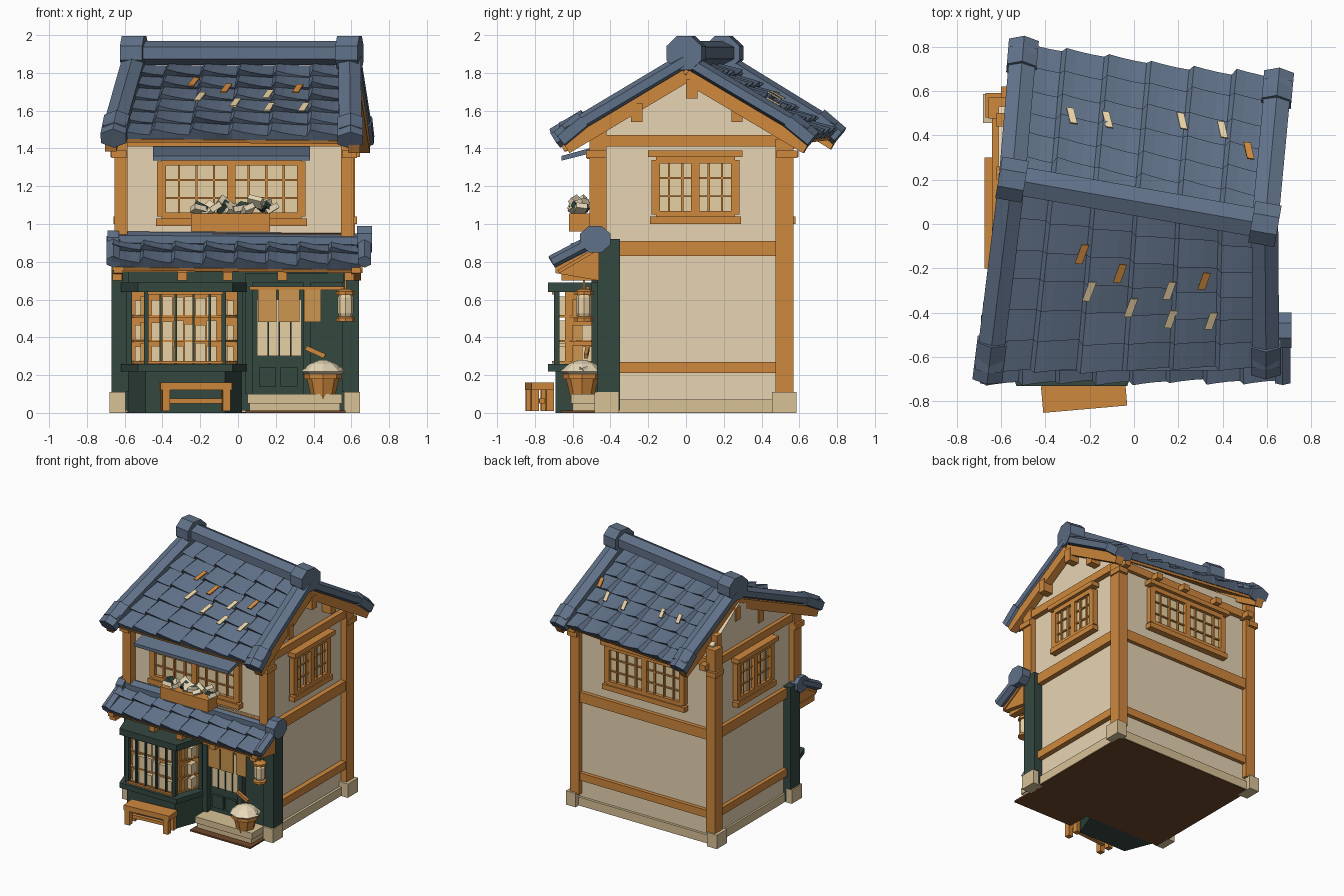
import bpy, bmesh, math, random
from mathutils import Vector, Matrix, Euler

random.seed(4)
if "Cube" in bpy.data.objects:
    bpy.data.objects.remove(bpy.data.objects["Cube"])


def material(name, code):
    srgb = [int(code[i:i + 2], 16) / 255 for i in (0, 2, 4)]
    colour = [((c + .055) / 1.055) ** 2.4 for c in srgb] + [1]
    mat = bpy.data.materials.new(name)
    mat.use_nodes = True
    mat.diffuse_color = colour
    node = next(n for n in mat.node_tree.nodes if n.type == 'BSDF_PRINCIPLED')
    node.inputs["Base Color"].default_value = colour
    return mat


SLATE = material("slate blue", "607188")
WOOD = material("warm timber", "CF883D")
CLOTH = material("ochre cloth", "CC964E")
PLASTER = material("cream plaster", "EAD7B6")
PAPER = material("lit paper", "EAD3A6")
GREEN = material("dark green paint", "344840")
STONE = material("tan stone", "D9C297")
DARK = material("dark brown", "70482A")
PETAL = material("pale petals", "EEDFBE")


def finish(name, mat, bm):
    bmesh.ops.recalc_face_normals(bm, faces=bm.faces)
    mesh = bpy.data.meshes.new(name)
    bm.to_mesh(mesh)
    bm.free()
    mesh.materials.append(mat)
    obj = bpy.data.objects.new(name, mesh)
    bpy.context.collection.objects.link(obj)


def boxes(name, mat, ranges, loc=(0, 0, 0), turn=0):
    """One object made of boxes, each given as x, y and z ranges."""
    bm = bmesh.new()
    place = Matrix.Translation(loc) @ Matrix.Rotation(math.radians(turn), 4, 'Z')
    for a, b, c, d, e, f in ranges:
        size = Matrix.Diagonal((b - a, d - c, f - e, 1))
        centre = Matrix.Translation(((a + b) / 2, (c + d) / 2, (e + f) / 2))
        bmesh.ops.create_cube(bm, size=1, matrix=place @ centre @ size)
    finish(name, mat, bm)


def skin(name, mat, rings):
    """Closed skin over a row of equal rings, capped at both ends."""
    bm = bmesh.new()
    loops = [[bm.verts.new(p) for p in ring] for ring in rings]
    count = len(loops[0])
    for one, two in zip(loops, loops[1:]):
        for i in range(count):
            j = (i + 1) % count
            bm.faces.new((one[i], one[j], two[j], two[i]))
    bm.faces.new(loops[0])
    bm.faces.new(loops[-1])
    finish(name, mat, bm)


def prism(name, mat, plan, low, high):
    skin(name, mat, [[(x, y, z) for x, y in plan] for z in (low, high)])


def beam(name, mat, start, end, width, height, sides=4):
    p, q = Vector(start), Vector(end)
    along = (q - p).normalized()
    side = along.cross(Vector((0, 0, 1))).normalized()
    up = side.cross(along)
    grow = .5 / math.cos(math.pi / sides)
    turns = [math.tau * (i + .5) / sides for i in range(sides)]
    ring = [side * width * grow * math.cos(t) + up * height * grow * math.sin(t) for t in turns]
    skin(name, mat, [[c + r for r in ring] for c in (p, q)])


def lathe(name, mat, loc, profile, sides=8):
    turns = [math.tau * i / sides for i in range(sides)]
    skin(name, mat, [[(loc[0] + r * math.cos(t), loc[1] + r * math.sin(t), z)
                      for t in turns] for r, z in profile])


def tiled_slope(name, tl, tr, bl, br, rows, cols, slips=()):
    """Overlapping pan tiles over a four-cornered slope, with a few pale or bare slips."""
    tl, tr, bl, br = map(Vector, (tl, tr, bl, br))
    normal = (tr - tl).cross(bl - tl).normalized()
    normal *= 1 if normal.z > 0 else -1
    droop = [[random.uniform(-.006, .008) for _ in range(cols)] for _ in range(rows)]
    rings = []
    for col in range(cols):
        for t, lift in ((0, .034), (.25, .02), (.6, .006), (.9, 0)):
            u = (col + t) / cols
            top, low = tl.lerp(tr, u), bl.lerp(br, u)
            ring = [top - normal * .02]
            for r in range(rows):
                d = droop[r][col]
                ring.append(top.lerp(low, r / rows) + normal * (lift * .4 - .002))
                ring.append(top.lerp(low, (r + 1.05) / rows + d) + normal * (lift + .01 + d))
            ring.append(low - normal * .02)
            rings.append(ring)
    skin(name, SLATE, rings)
    # boarding under the tiles
    skin(name + "_boards", WOOD, [[c - normal * k for c in (tl, tr, br, bl)] for k in (.022, .04)])
    for u, v, mat in slips:
        corners = [tl.lerp(tr, u + a * .014 - b * .01).lerp(bl.lerp(br, u + a * .014 - b * .01), v + b * .055)
                   for a, b in ((-1, -1), (1, -1), (1, 1), (-1, 1))]
        skin(name + "_slip", mat, [[c + normal * k for c in corners] for k in (.035, .043)])


def petals(name, mat, centres, size):
    """Scattered stubby leaves, each a tilted flat block."""
    bm = bmesh.new()
    for c in centres:
        spin = Euler([random.uniform(-.9, .9) for _ in range(3)]).to_matrix().to_4x4()
        shape = Matrix.Diagonal((random.uniform(.8, 1.3), .8, .4, 1))
        bmesh.ops.create_cube(bm, size=size, matrix=Matrix.Translation(c) @ spin @ shape)
    finish(name, mat, bm)


def window(name, loc, turn, w, low, high, cols, rows):
    """Twin lattice window; outward is local -y."""
    h, f = w / 2, .045
    frame = [(s * h - f / 2, s * h + f / 2, -.04, 0, low, high) for s in (-1, 0, 1)]
    frame += [(-h, h, -.04, 0, z - .02, z + .02) for z in (low, high)]
    frame += [(-h - .03, h + .03, -.05, 0, low - .05, low - .01),
              (-h - .04, h + .04, -.065, 0, high + .015, high + .05)]
    boxes(name + "_frame", WOOD, frame, loc, turn)
    boxes(name + "_panes", PAPER, [(-h, h, -.014, 0, low, high)], loc, turn)
    xs = [s * h / 2 + (i / cols - .5) * h for s in (-1, 1) for i in range(1, cols)]
    zs = [low + (high - low) * i / rows for i in range(1, rows)]
    bars = [(x - .006, x + .006, -.03, -.01, low, high) for x in xs]
    bars += [(-h, h, -.026, -.01, z - .005, z + .005) for z in zs]
    boxes(name + "_lattice", WOOD, bars, loc, turn)


# Plaster body with gables under a skewed ridge
ends = [(-.61, .2, 1.57), (.57, 0, 1.5)]
skin("plaster_body", PLASTER, [[(x, -.45, .03), (x, -.45, 1.52), (x, ridge, 1.79), (x, .53, back), (x, .53, .03)]
                               for x, ridge, back in ends])
boxes("floor_slab", DARK, [(-.62, .585, -.48, .545, 0, .004), (.04, .57, -.66, -.4, 0, .012)])
boxes("stone_base", STONE, [(-.625, .59, -.36, .55, .003, .07)])
boxes("corner_stones", STONE, [(x, x + .085, y, y + .13, 0, .11) for x in (-.68, .56) for y in (-.485, .455)])

# Timber frame
boxes("back_posts", WOOD, [(-.655, -.575, .475, .57, .1, 1.56), (.54, .62, .475, .57, .1, 1.45)])
boxes("upper_front_posts", WOOD, [(x, x + .07, -.51, -.42, .93, 1.5) for x in (-.655, .545)])
bands = [(.21, .27), (.83, .91), (1.41, 1.47)]
boxes("side_rails", WOOD, [(x, x + .04, -.42, .5, a, b) for x in (-.64, .57) for a, b in bands])
boxes("back_rails", WOOD, [(-.6, .57, .52, .56, a, b) for a, b in bands])
boxes("front_rails", WOOD, [(-.6, .57, -.49, -.44, a, b) for a, b in ((.92, .95), (1.41, 1.47))])
boxes("post_brackets", WOOD, [(x, x + .08, y, y + .11, 1.35, 1.39) for x in (-.67, .55) for y in (-.53, .48)])
boxes("eave_brackets", WOOD, [(x, x + .05, y, y + .1, z, z + .045) for x in (-.6, -.3, 0, .25, .55)
                              for y, z in ((-.55, 1.445), (.52, 1.4))])

# Windows
window("front_window", (-.035, -.46, 0), 0, .74, 1.04, 1.33, 4, 3)
window("back_window", (-.03, .53, 0), 180, .66, 1.05, 1.34, 4, 3)
window("right_window", (-.61, .05, 0), -90, .42, 1.05, 1.34, 3, 3)
window("left_window", (.58, .05, 0), 90, .42, 1.05, 1.34, 3, 3)
skin("window_awning", SLATE, [[(x, -.66, 1.335), (x, -.66, 1.36), (x, -.46, 1.415), (x, -.46, 1.385)] for x in (-.45, .38)])
boxes("flower_box", WOOD, [(-.25, .17, -.62, -.5, .96, 1.055)])
petals("flowers", PETAL, [(-.2 + .042 * i, random.uniform(-.59, -.55), random.uniform(1.07, 1.12))
                          for i in range(10)], .075)
petals("flower_leaves", GREEN, [(-.19 + .11 * i, -.56, 1.09) for i in range(4)], .07)

# Main roof: three points along each gable edge
left = [Vector(p) for p in ((-.655, -.655, 1.47), (-.55, .2, 1.84), (-.5, .785, 1.48))]
right = [Vector(p) for p in ((.595, -.635, 1.46), (.59, 0, 1.84), (.65, .64, 1.46))]
slips = {"front": [(.3, .33, WOOD), (.34, .54, PAPER), (.45, .42, WOOD), (.5, .62, PAPER),
                   (.64, .5, PAPER), (.65, .68, PAPER), (.77, .42, WOOD), (.8, .68, PAPER)],
         "back": [(.21, .52, PAPER), (.35, .53, PAPER), (.64, .6, PAPER), (.8, .58, PAPER), (.91, .46, WOOD)]}
for k, label in ((0, "front"), (2, "back")):
    tiled_slope(label + "_roof_tiles", left[1], right[1], left[k], right[k], 6, 6, slips[label])
    for side, edge, out in (("right", left, -.02), ("left", right, .02)):
        eave, peak = edge[k], edge[1]
        lift = Vector((0, 0, .028))
        drop = Vector((out, 0, -.055))
        beam(f"{label}_{side}_verge", SLATE, eave + lift, peak + lift, .12, .075, 6)
        beam(f"{label}_{side}_verge_end", SLATE, eave + (eave - peak) * .045, eave.lerp(peak, .15) + lift, .135, .1, 6)
        beam(f"{label}_{side}_bargeboard", WOOD, eave + drop, peak + drop, .06, .07)
rise = Vector((0, 0, .065))
beam("ridge", SLATE, left[1] + rise, right[1] + rise, .13, .11, 6)
axis = (right[1] - left[1]).normalized() * .06
for label, end in (("right", left[1]), ("left", right[1])):
    beam(label + "_ridge_cap", SLATE, end + rise - axis, end + rise + axis, .19, .178, 8)
for x, ridge in ((-.62, .2), (.56, 0)):
    boxes("purlin_ends", WOOD, [(x, x + .09, ridge + y - .03, ridge + y + .03, z, z + .1)
                                for y, z in ((-.26, 1.54), (.03, 1.665), (.27, 1.54))])

# Lower porch roof
tiled_slope("porch_tiles", (-.66, -.46, .92), (.66, -.46, .91), (-.67, -.7, .79), (.66, -.69, .775), 2, 8)
beam("porch_ridge", SLATE, (-.66, -.47, .92), (.66, -.47, .91), .1, .07, 6)
for x, z, wide, tall in ((-.66, .905, .03, .12), (.67, .92, .04, .14)):
    beam("porch_ridge_cap", SLATE, (x - wide, -.48, z), (x + wide, -.48, z), tall + .02, tall, 8)
    beam("porch_verge", SLATE, (x, -.71, .8), (x, -.48, .92), .07, .06, 6)
for x in (-.66, .6):
    skin("porch_cheek", WOOD, [[(s, -.69, .74), (s, -.46, .7), (s, -.46, .88), (s, -.69, .775)] for s in (x, x + .05)])
boxes("porch_beam", WOOD, [(-.66, .62, -.64, -.6, .745, .775)])
boxes("porch_brackets", WOOD, [(x, x + .05, -.66, -.46, .7, .745) for x in (-.665, -.32, -.08, .21, .565)])

# Green shop front
boxes("shop_front", GREEN, [(-.635, .6, -.455, -.35, .012, .92)])
boxes("shop_piers", GREEN, [(x, x + .09, -.47, -.35, .11, .92) for x in (-.67, .55)])
boxes("door_frame", GREEN, [(x, x + .04, -.5, -.45, .1, .74) for x in (.04, .345)] + [(.04, .56, -.5, -.45, .69, .74)])
boxes("door_glass", PAPER, [(.1, .335, -.468, -.45, .3, .6)])
boxes("door_bars", GREEN, [(x, x + .008, -.476, -.46, .3, .6) for x in (.155, .215, .275)])
boxes("door_panels", GREEN, [(x, x + .09, -.475, -.45, .14, .24) for x in (.11, .225)])
boxes("curtain_rod", WOOD, [(.06, .56, -.53, -.51, .65, .67)])
boxes("curtain", CLOTH, [(a, b, -.525, -.515, .48, .655) for a, b in ((.105, .205), (.215, .325), (.35, .44))])
boxes("door_step", STONE, [(.05, .55, -.61, -.45, .05, .1), (.06, .54, -.6, -.45, .01, .05)])


# Bay window with shelves of goods
def bay_plan(grow):
    return [(-.585 - grow, -.45), (-.49 - grow, -.69 - grow), (-.07 + grow, -.69 - grow), (.02 + grow, -.45)]


prism("bay_base", GREEN, bay_plan(0), 0, .22)
prism("bay_sill", GREEN, bay_plan(.04), .22, .26)
prism("bay_head", GREEN, bay_plan(.04), .64, .69)
boxes("bay_back", WOOD, [(-.57, .01, -.47, -.455, .26, .64), (-.49, -.07, -.64, -.46, .26, .64)])
for z in (.262, .375, .505):
    prism("bay_shelf", WOOD, bay_plan(-.015), z, z + .012)
    for i in range(8):
        x = -.515 + .058 * i
        boxes("shelf_goods", CLOTH if i in (0, 7) else PAPER,
              [(x, x + .053, -.67 if 0 < i < 7 else -.6, -.5, z + .01, z + random.uniform(.09, .115))])
    boxes("side_goods", PAPER, [(x, x + .05, -.55, -.48, z + .01, z + .09) for x in (-.545, -.075)])
boxes("bay_mullions", GREEN, [(x - .006, x + .006, -.695, -.675, .26, .64) for x in (-.41, -.33, -.235, -.15)]
      + [(x - .012, x + .012, -.7, -.67, .26, .64) for x in (-.485, -.075)]
      + [(x - .015, x + .015, -.49, -.46, .26, .64) for x in (-.575, .01)])
boxes("bay_trim", WOOD, [(-.48, -.08, -.71, -.69, z, z + .012) for z in (.262, .627)])

# Bench
boxes("bench", WOOD, [(-.19, .19, -.06, .06, .12, .16), (-.15, .15, -.015, .015, .05, .075)]
      + [(x - .02, x + .02, y - .02, y + .02, .01, .12) for x in (-.16, .16) for y in (-.04, .04)],
      (-.225, -.775, 0), 5)

# Potted plant and lantern
lathe("plant_pot", WOOD, (.45, -.55), [(.055, .05), (.085, .18), (.1, .18), (.1, .205), (.07, .205)])
lathe("plant_mound", PETAL, (.45, -.55), [(.09, .2), (.115, .22), (.07, .26), (.02, .28)])
petals("plant_sprigs", PETAL, [(.45 + .075 * math.cos(i), -.55 + .06 * math.sin(i), .225) for i in range(7)], .05)
beam("plant_twig", WOOD, (.36, -.52, .345), (.46, -.53, .3), .02, .025)
lathe("lantern_paper", PAPER, (.57, -.54), [(.03, .5), (.042, .53), (.042, .61), (.03, .63)])
for z in (.485, .625):
    lathe("lantern_rim", WOOD, (.57, -.54), [(.05, z), (.05, z + .018), (.025, z + .03)])
boxes("lantern_hanger", WOOD, [(.565, .575, -.545, -.535, .64, .72)])
